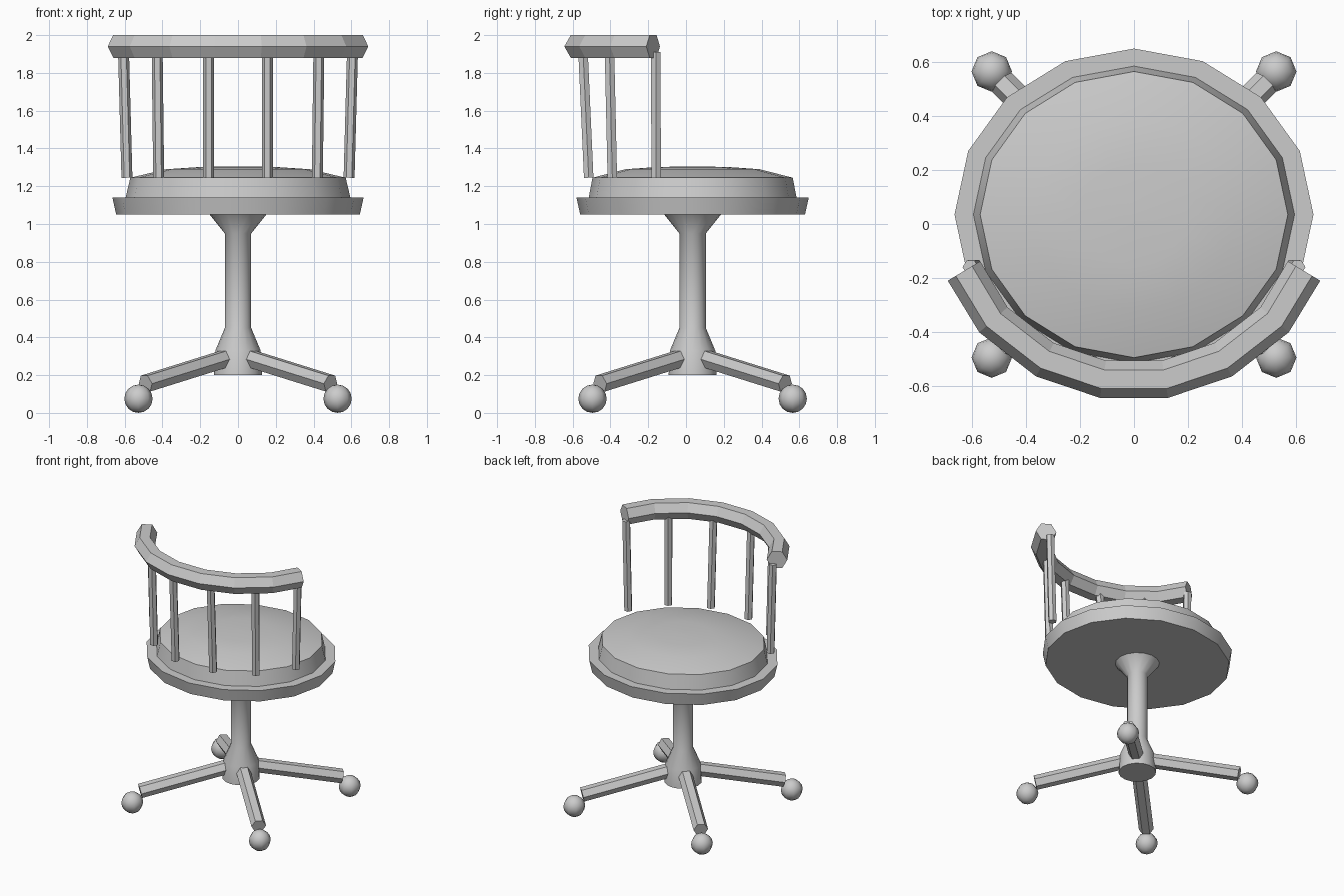
import bpy, math
from mathutils import Vector

if "Cube" in bpy.data.objects:
    bpy.data.objects.remove(bpy.data.objects["Cube"])

CY = 0.035  # y of the pedestal axis


def finish(name, verts, faces, angle):
    me = bpy.data.meshes.new(name)
    me.from_pydata(verts, [], faces)
    ob = bpy.data.objects.new(name, me)
    bpy.context.collection.objects.link(ob)
    bpy.ops.object.select_all(action='DESELECT')
    ob.select_set(True)
    bpy.context.view_layer.objects.active = ob
    bpy.ops.object.mode_set(mode='EDIT')
    bpy.ops.mesh.select_all(action='SELECT')
    bpy.ops.mesh.normals_make_consistent(inside=False)
    bpy.ops.object.mode_set(mode='OBJECT')
    if angle:
        bpy.ops.object.shade_smooth_by_angle(angle=math.radians(angle))
    return ob


def skin(name, rings, angle=0):
    """Join equal rings of points into a capped tube."""
    n = len(rings[0])
    verts = [p for r in rings for p in r]
    faces = [(k * n + i, k * n + (i + 1) % n, (k + 1) * n + (i + 1) % n, (k + 1) * n + i)
             for k in range(len(rings) - 1) for i in range(n)]
    faces += [list(range(n)), list(range((len(rings) - 1) * n, len(rings) * n))]
    return finish(name, verts, faces, angle)


def lathe(name, profile, angle, n=16):
    """Profile rows are (x radius, y radius, z)."""
    turn = [2 * math.pi * i / n for i in range(n)]
    return skin(name, [[(rx * math.cos(a), CY + ry * math.sin(a), z) for a in turn]
                       for rx, ry, z in profile], angle)


def hex_bar(name, path, r, up=Vector((0, 0, 1))):
    """Six-sided bar along a path, with mitred bends."""
    path = [Vector(p) for p in path]
    rings = []
    for i, p in enumerate(path):
        a = (p - path[i - 1]).normalized() if i else None
        b = (path[i + 1] - p).normalized() if i < len(path) - 1 else None
        t = ((a or b) + (b or a)).normalized()
        side = t.cross(up).normalized()
        top = side.cross(t)
        rings.append([p + side * r * math.cos(k * math.pi / 3) + top * r * math.sin(k * math.pi / 3)
                      for k in range(6)])
    return skin(name, rings)


# Seat plate and domed cushion
lathe("seat_plate", [(.645, .595, 1.05), (.665, .615, 1.14)], 30)
lathe("seat_cushion", [(.595, .55, 1.14), (.57, .53, 1.245), (.38, .355, 1.29),
                       (.2, .185, 1.302), (.01, .01, 1.305)], 30)

# Pedestal column
lathe("pedestal", [(r, r, z) for r, z in
                   [(.127, .2), (.12, .33), (.07, .45), (.07, .95), (.15, 1.05)]], 45)

# Splayed legs with ball feet
for i, (sx, sy) in enumerate([(1, 1), (-1, 1), (-1, -1), (1, -1)], 1):
    hex_bar(f"leg_{i}", [(sx * .075, CY + sy * .075, .285), (sx * .49, CY + sy * .49, .155)], .05)
    bpy.ops.mesh.primitive_uv_sphere_add(segments=8, ring_count=8, radius=.075,
                                         location=(sx * .527, CY + sy * .53, .075))
    bpy.context.object.name = f"foot_ball_{i}"
    bpy.ops.object.shade_smooth()

# Curved back rail
half = [(.115, -.575), (.33, -.503), (.521, -.355), (.63, -.174)]
rail = [(-x, y) for x, y in reversed(half)] + half
hex_bar("back_rail", [(x, y, 1.94) for x, y in rail], .07)

# Back spindles: (bottom x, y), (top x, y)
spindles = [((.155, -.515), (.155, -.545)), ((.42, -.39), (.428, -.405)), ((.588, -.158), (.606, -.16))]
for i, ((bx, by), (tx, ty)) in enumerate(spindles, 1):
    for s, label in ((1, "right"), (-1, "left")):
        hex_bar(f"spindle_{label}_{i}", [(s * bx, by, 1.245), (s * tx, ty, 1.91)], .029,
                Vector((0, 1, 0)))
